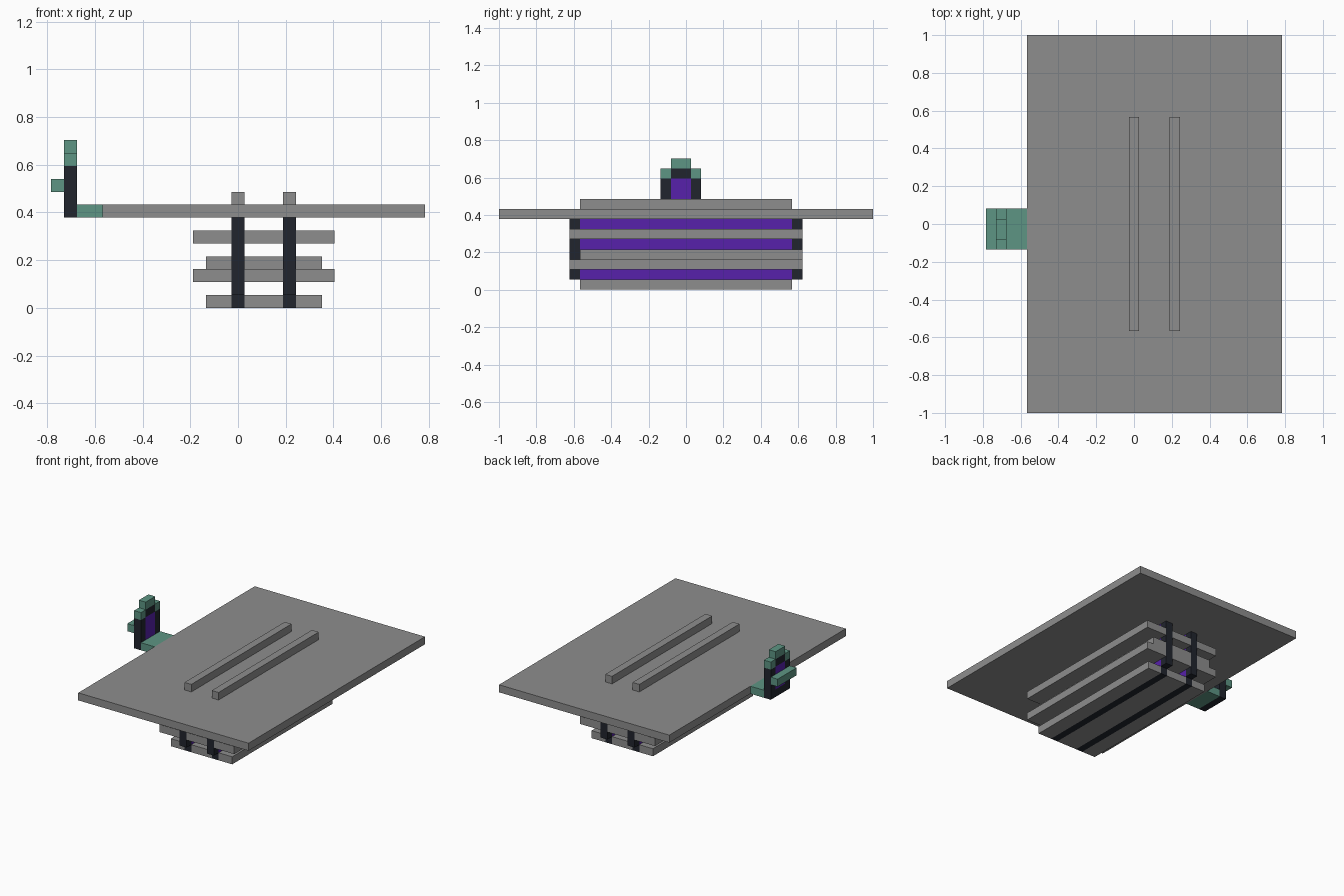
import bpy
from mathutils import Matrix, Vector
import bmesh

default = bpy.data.objects.get("Cube")
if default:
    bpy.data.objects.remove(default, do_unlink=True)

U = 2 / 37  # one block of the model


def make_material(name, rgb):
    mat = bpy.data.materials.new(name)
    mat.use_nodes = True
    color = (*rgb, 1)
    mat.diffuse_color = color
    mat.node_tree.nodes["Principled BSDF"].inputs["Base Color"].default_value = color
    return mat


GRAY = make_material("stone gray", (0.27, 0.27, 0.27))
DARK = make_material("near black", (0.015, 0.018, 0.027))
PURPLE = make_material("deep purple", (0.095, 0.015, 0.41))
TEAL = make_material("dull teal", (0.11, 0.30, 0.23))


def blocks(name, mat, *ranges):
    """One object made of boxes, each given as x, y and z ranges in blocks."""
    bm = bmesh.new()
    for spans in ranges:
        size = Vector([b - a for a, b in spans]) * U
        middle = Vector([(a + b) / 2 for a, b in spans]) * U
        bmesh.ops.create_cube(bm, size=1, matrix=Matrix.Translation(middle) @ Matrix.Diagonal((*size, 1)))
    mesh = bpy.data.meshes.new(name)
    bm.to_mesh(mesh)
    bm.free()
    mesh.materials.append(mat)
    obj = bpy.data.objects.new(name, mesh)
    bpy.context.collection.objects.link(obj)
    return obj


LONG = (-10.5, 10.5)
FRONT_END, BACK_END = (-11.5, -10.5), (10.5, 11.5)
RAILS = {"right": (-0.5, 0.5), "left": (3.5, 4.5)}

# Wide deck
blocks("deck", GRAY, ((-10.5, 14.5), (-18.5, 18.5), (7, 8)))

# Two rails: dark runner, purple core, dark end posts, gray ridge on the deck
for side, x in RAILS.items():
    blocks(side + "_runner", DARK, (x, LONG, (0, 1)))
    blocks(side + "_core", PURPLE, (x, LONG, (1, 7)))
    blocks(side + "_end_posts", DARK, (x, FRONT_END, (1, 7)), (x, BACK_END, (1, 7)))
    blocks(side + "_ridge", GRAY, (x, LONG, (8, 9)))


# Slabs under the deck, each in three strips around the rails
def slab(name, overhang, y, bottom):
    z = (bottom, bottom + 1)
    strips = ((-0.5 - overhang, -0.5), (0.5, 3.5), (4.5, 4.5 + overhang))
    blocks(name, GRAY, *[(x, y, z) for x in strips])


slab("bottom_slab", 2, LONG, 0)
slab("lower_wide_slab", 3, (-11.5, 11.5), 2)
slab("middle_slab", 2, (-10.5, 11.5), 3)
slab("upper_wide_slab", 3, (-11.5, 11.5), 5)

# Small arched gate beside the deck
GATE = (-13.5, -12.5)
NEAR, MID, FAR = (-2.5, -1.5), (-1.5, 0.5), (0.5, 1.5)
WIDE = (-2.5, 1.5)
blocks("gate_walkway", TEAL, ((-12.5, -10.5), WIDE, (7, 8)))
blocks("gate_frame", DARK, (GATE, NEAR, (7, 11)), (GATE, FAR, (7, 11)),
       (GATE, MID, (7, 8)), (GATE, MID, (11, 12)))
blocks("gate_panel", PURPLE, (GATE, MID, (8, 11)))
blocks("gate_trim", TEAL, (GATE, NEAR, (11, 12)), (GATE, FAR, (11, 12)), (GATE, MID, (12, 13)))
blocks("gate_ledge", TEAL, ((-14.5, -13.5), WIDE, (9, 10)))
